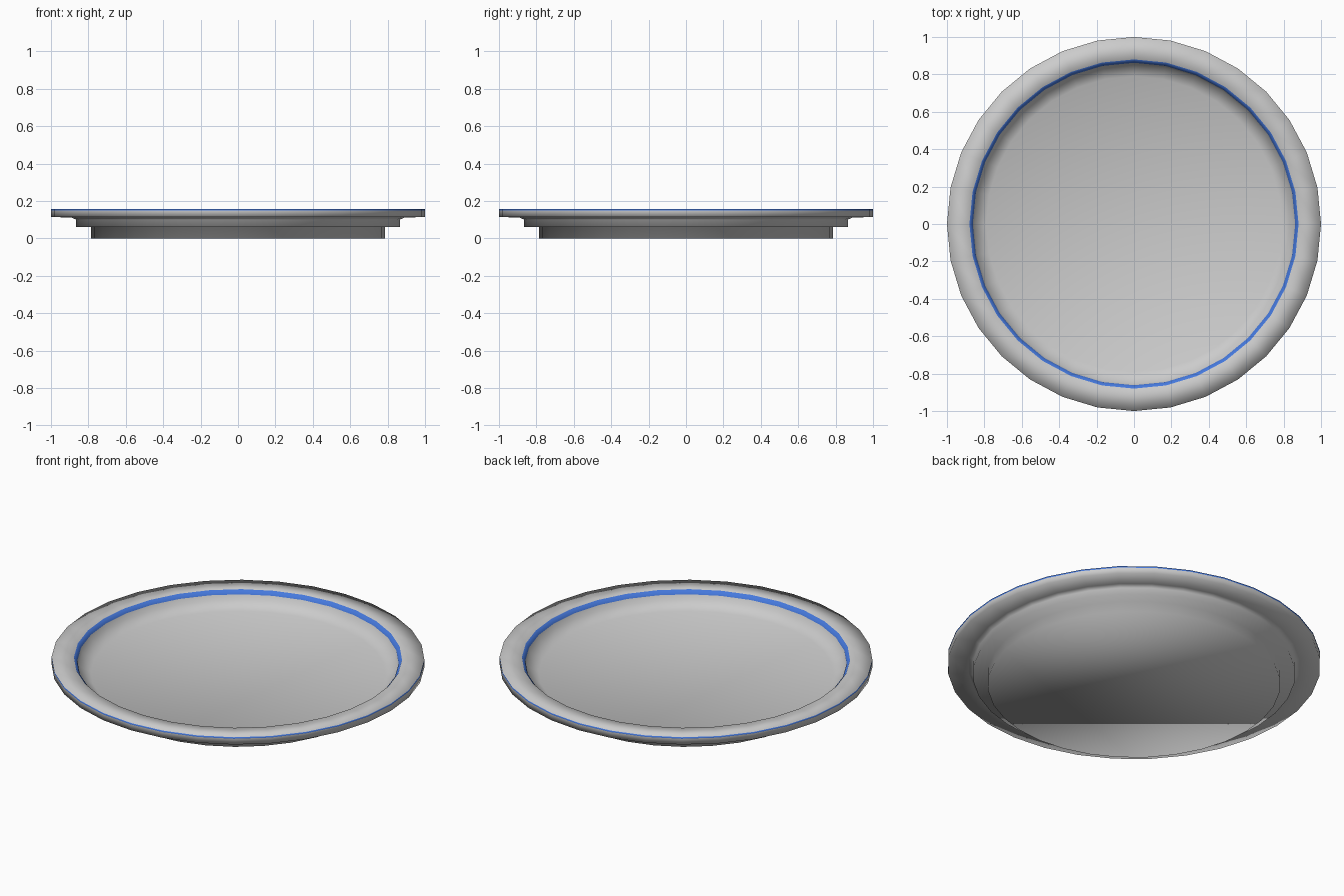
import bpy, bmesh, math

if "Cube" in bpy.data.objects:
    bpy.data.objects.remove(bpy.data.objects["Cube"])

SIDES = 32

# Plate cross-section (radius, z), from the foot centre outwards, over the rim, to the well
PROFILE = [
    (0.785, 0.0), (0.785, 0.062),     # foot
    (0.865, 0.062), (0.865, 0.10),    # body step
    (0.89, 0.112), (1.0, 0.114),      # rim underside
    (1.0, 0.148), (1.0, 0.157),       # outer edge, blue stripe
    (0.88, 0.157), (0.862, 0.135),    # rim top, inner blue stripe
    (0.855, 0.105), (0.79, 0.07),     # wall of the well
]
BLUE_BANDS = {6, 8}                   # profile segments painted blue


def material(name, color):
    mat = bpy.data.materials.new(name)
    mat.diffuse_color = color
    mat.use_nodes = True
    mat.node_tree.nodes["Principled BSDF"].inputs["Base Color"].default_value = mat.diffuse_color
    return mat


def lathe(name, profile, blue_bands):
    bm = bmesh.new()
    rings = []
    for r, z in profile:
        angles = [2 * math.pi * i / SIDES for i in range(SIDES)]
        rings.append([bm.verts.new((r * math.cos(a), r * math.sin(a), z)) for a in angles])
    for k in range(len(rings) - 1):
        lower, upper = rings[k], rings[k + 1]
        for i in range(SIDES):
            j = (i + 1) % SIDES
            face = bm.faces.new((lower[i], lower[j], upper[j], upper[i]))
            face.material_index = 1 if k in blue_bands else 0
    # base and floor discs
    bm.faces.new(list(reversed(rings[0])))
    bm.faces.new(rings[-1])
    for face in bm.faces:
        face.smooth = True
    mesh = bpy.data.meshes.new(name)
    bm.to_mesh(mesh)
    bm.free()
    obj = bpy.data.objects.new(name, mesh)
    bpy.context.collection.objects.link(obj)
    return obj


plate = lathe("plate", PROFILE, BLUE_BANDS)
plate.data.materials.append(material("glaze_grey", (0.8, 0.8, 0.8, 1)))
plate.data.materials.append(material("stripe_blue", (0.06, 0.19, 0.72, 1)))
